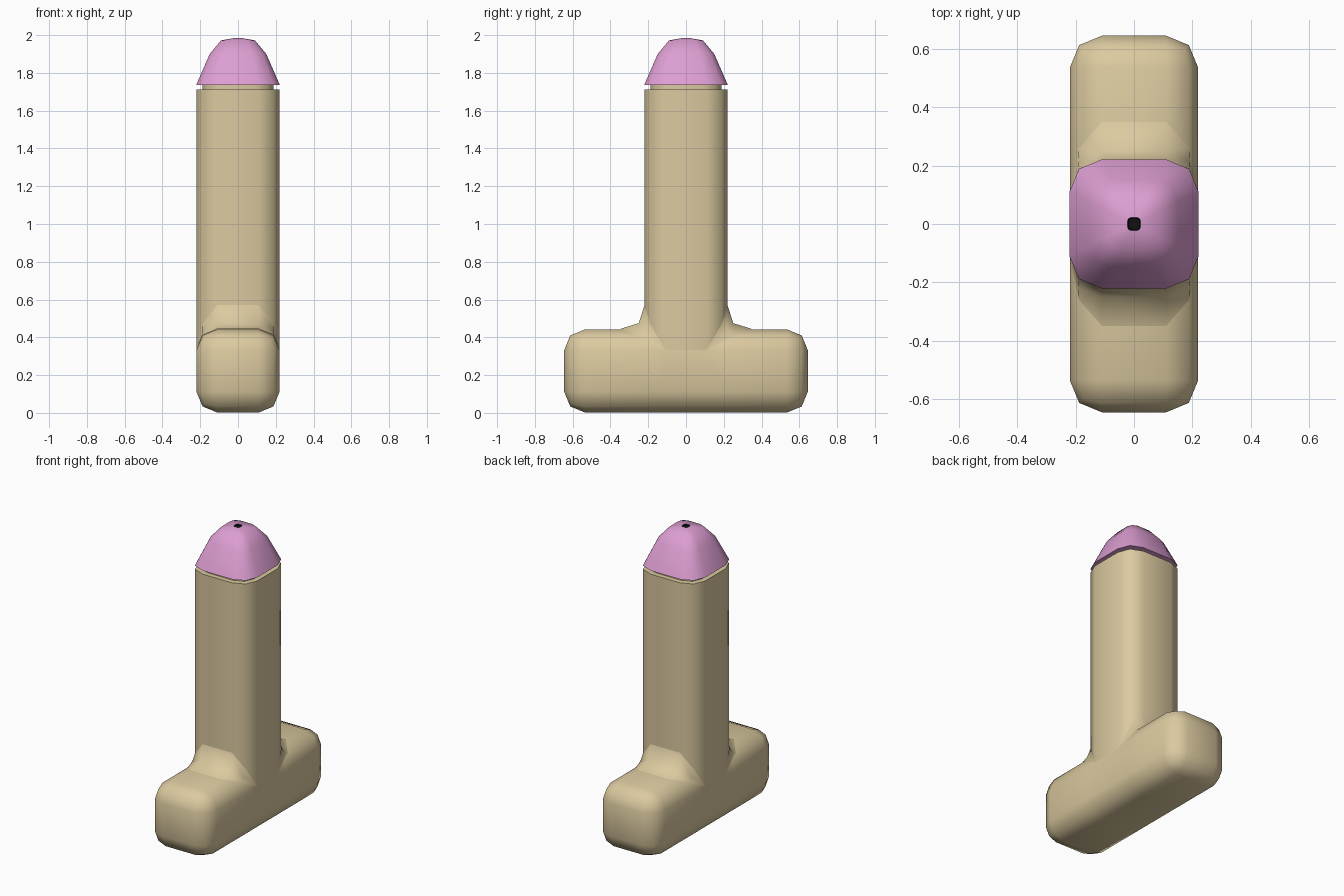
import bpy, bmesh, math

if "Cube" in bpy.data.objects:
    bpy.data.objects.remove(bpy.data.objects["Cube"])

H, B = 0.22, 0.11          # half width of the section, bevel width
M = H - B + B * math.sqrt(0.5)


def material(name, rgb):
    m = bpy.data.materials.new(name)
    m.diffuse_color = (*rgb, 1)
    m.use_nodes = True
    m.node_tree.nodes["Principled BSDF"].inputs["Base Color"].default_value = m.diffuse_color
    return m


tan = material("tan", (0.71, 0.59, 0.35))
pink = material("pink", (0.72, 0.34, 0.64))
black = material("black", (0.005, 0.005, 0.005))


def finish(name, bm, mat, angle=50):
    me = bpy.data.meshes.new(name)
    bm.to_mesh(me)
    bm.free()
    ob = bpy.data.objects.new(name, me)
    bpy.context.collection.objects.link(ob)
    me.materials.append(mat)
    bpy.ops.object.select_all(action='DESELECT')
    ob.select_set(True)
    bpy.context.view_layer.objects.active = ob
    bpy.ops.object.shade_smooth_by_angle(angle=math.radians(angle))
    return ob


def section(r):
    # square with two-segment rounded corners, scaled to half width r
    q = [(H, H - B), (M, M), (H - B, H)]
    pts = []
    for k in range(4):
        for x, y in q:
            for _ in range(k):
                x, y = -y, x
            pts.append((x * r / H, y * r / H))
    return pts


def loft(name, rings, mat, cap=False, angle=50):
    bm = bmesh.new()
    loops = [[bm.verts.new((x, y, z)) for x, y in section(r)] for r, z in rings]
    for a, b in zip(loops, loops[1:]):
        for i in range(12):
            j = (i + 1) % 12
            bm.faces.new((a[i], a[j], b[j], b[i]))
    if cap:
        bm.faces.new(loops[-1])
    return finish(name, bm, mat, angle)


# Base block, rounded on every edge
bm = bmesh.new()
bmesh.ops.create_cube(bm, size=1)
for v in bm.verts:
    v.co.x *= 0.44
    v.co.y *= 1.29
    v.co.z = v.co.z * 0.44 + 0.222
bmesh.ops.bevel(bm, geom=bm.edges[:], offset=B, segments=2, profile=0.5, affect='EDGES')
# open the top where the shaft rises
for y in (-0.2, -0.11, 0.11, 0.2):
    bmesh.ops.bisect_plane(bm, geom=bm.verts[:] + bm.edges[:] + bm.faces[:],
                           plane_co=(0, y, 0), plane_no=(0, 1, 0))
hidden = []
for f in bm.faces:
    c = f.calc_center_median()
    if (abs(c.y) < 0.11 and c.z > 0.335) or (abs(c.y) < 0.2 and c.z > 0.43):
        hidden.append(f)
bmesh.ops.delete(bm, geom=hidden, context='FACES')
finish("base", bm, tan)

# Shaft with a narrow neck
loft("shaft", [(H, 0.332), (H, 1.713), (0.187, 1.713), (0.187, 1.737)], tan)

# Fillets between shaft and base, front and back
bm = bmesh.new()
mid = [(0.11, 0.22, 0.57), (0.11, 0.25, 0.475), (0.11, 0.35, 0.444)]
side = [(0.189, 0.189, 0.47), (0.19, 0.215, 0.43), (0.189, 0.26, 0.411)]
end = (0.22, 0.11, 0.335)
for s in (1, -1):
    left, right = [[[bm.verts.new((x * t, y * s, z)) for x, y, z in row]
                    for row in (mid, side, [end])] for t in (-1, 1)]
    for i in range(2):
        bm.faces.new((left[0][i], left[0][i + 1], right[0][i + 1], right[0][i]))
        for m, e, tip in (left, right):
            bm.faces.new((m[i], m[i + 1], e[i + 1], e[i]))
            bm.faces.new((e[i], e[i + 1], tip[0]))
bmesh.ops.recalc_face_normals(bm, faces=bm.faces[:])
for f in bm.faces:
    if f.normal.z < 0:
        f.normal_flip()
finish("fillets", bm, tan)

# Tapered cap
loft("cap", [(0.187, 1.737), (0.221, 1.737), (0.15, 1.9), (0.09, 1.972), (0.022, 1.984)], pink)

# Small dark opening at the tip
loft("tip_opening", [(0.022, 1.984), (0.018, 1.976)], black, cap=True)
